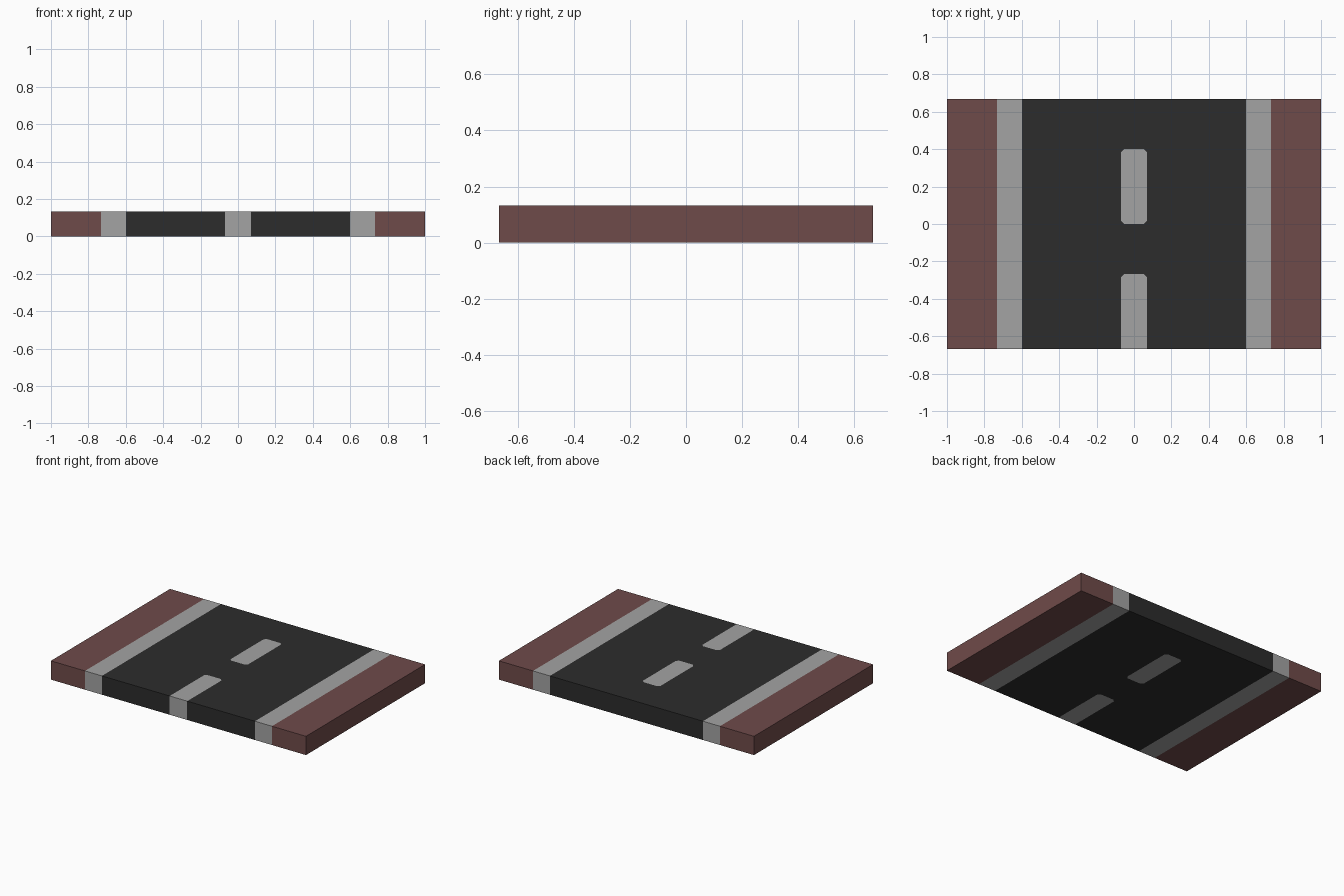
import bpy, bmesh

if "Cube" in bpy.data.objects:
    bpy.data.objects.remove(bpy.data.objects["Cube"])

H = 0.133            # slab thickness
X, Y = 1.0, 0.667    # half width, half depth
LINE = 0.733         # outer edge of side line
ROAD = 0.6           # edge of asphalt
W = 0.069            # half width of centre dash
C = 0.016            # clipped dash corner


def material(name, rgb):
    m = bpy.data.materials.new(name)
    m.diffuse_color = (*rgb, 1.0)
    m.use_nodes = True
    m.node_tree.nodes["Principled BSDF"].inputs["Base Color"].default_value = m.diffuse_color
    return m


brown = material("brown verge", (0.159, 0.070, 0.068))
grey = material("line grey", (0.367, 0.367, 0.367))
dark = material("dark asphalt", (0.0252, 0.0252, 0.0252))


def on_border(a, b):
    """True when an edge runs along the outside of the whole tile."""
    return ((a[0] == b[0] and abs(a[0]) == X) or
            (a[1] == b[1] and abs(a[1]) == Y))


def inlay(name, outline, mat):
    """Full-depth inlay: top, bottom and only the outer walls (CCW outline)."""
    bm = bmesh.new()
    low = [bm.verts.new((x, y, 0)) for x, y in outline]
    top = [bm.verts.new((x, y, H)) for x, y in outline]
    bm.faces.new(top)
    bm.faces.new(low[::-1])
    n = len(outline)
    for i in range(n):
        j = (i + 1) % n
        if on_border(outline[i], outline[j]):
            bm.faces.new((low[i], low[j], top[j], top[i]))
    me = bpy.data.meshes.new(name)
    bm.to_mesh(me)
    bm.free()
    me.materials.append(mat)
    ob = bpy.data.objects.new(name, me)
    bpy.context.collection.objects.link(ob)


def rect(x0, x1):
    return [(x0, -Y), (x1, -Y), (x1, Y), (x0, Y)]


# Verges, side lines and asphalt lanes on both sides
for side, s in (("left", -1), ("right", 1)):
    for part, a, b, mat in (("verge", LINE, X, brown),
                            ("side_line", ROAD, LINE, grey),
                            ("lane", W, ROAD, dark)):
        inlay(f"{side}_{part}", rect(*sorted((s * a, s * b))), mat)


def end_low(y, c):
    """Lower end of a centre piece, left to right, corners moved by c."""
    return [(-W, y + c), (-W + abs(c), y), (W - abs(c), y), (W, y + c)]


def end_high(y, c):
    return end_low(y, -c)[::-1]


FRONT, BACK = [(-W, -Y), (W, -Y)], [(W, Y), (-W, Y)]

# Centre strip: clipped dashes and the asphalt fitted between them
inlay("front_dash", FRONT + end_high(-0.267, C), grey)
inlay("middle_asphalt", end_low(-0.267, -C) + end_high(0.0, -C), dark)
inlay("back_dash", end_low(0.0, C) + end_high(0.4, C), grey)
inlay("back_asphalt", end_low(0.4, -C) + BACK, dark)
